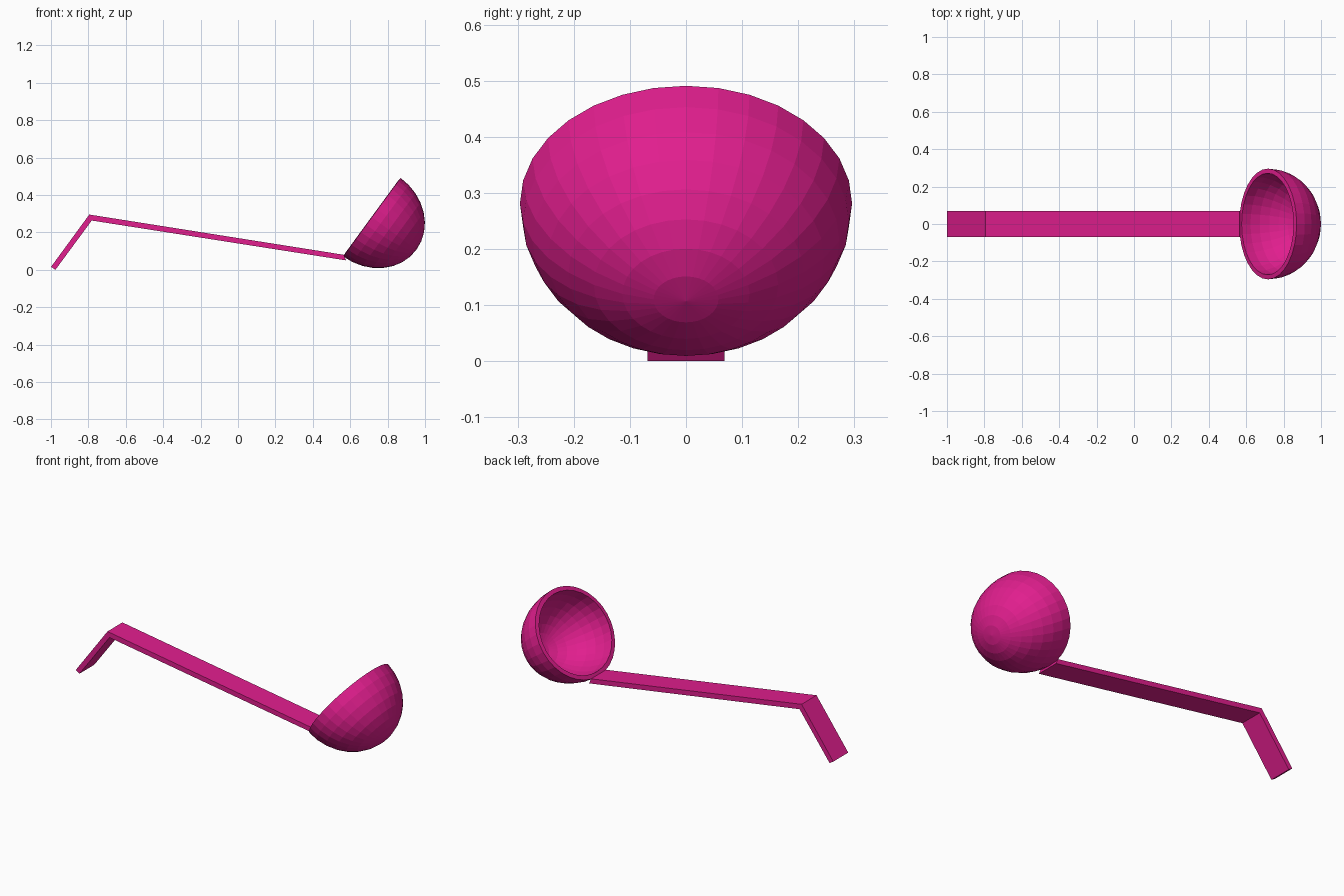
import bpy, bmesh, math
from mathutils import Matrix

if "Cube" in bpy.data.objects:
    bpy.data.objects.remove(bpy.data.objects["Cube"])

mat = bpy.data.materials.new("magenta")
mat.diffuse_color = (0.75, 0.013, 0.27, 1)
mat.use_nodes = True
mat.node_tree.nodes["Principled BSDF"].inputs["Base Color"].default_value = mat.diffuse_color


def add_object(name, bm):
    bmesh.ops.recalc_face_normals(bm, faces=bm.faces[:])
    mesh = bpy.data.meshes.new(name)
    bm.to_mesh(mesh)
    bm.free()
    mesh.materials.append(mat)
    obj = bpy.data.objects.new(name, mesh)
    bpy.context.collection.objects.link(obj)
    return obj


# Bowl: faceted half ellipsoid, tilted towards the handle
bm = bmesh.new()
bmesh.ops.create_uvsphere(bm, u_segments=32, v_segments=16, radius=1)
bmesh.ops.delete(bm, geom=[v for v in bm.verts if v.co.z > 0.01], context='VERTS')
bm.transform(Matrix.Translation((0.716, 0, 0.281))
             @ Matrix.Rotation(math.radians(-53.8), 4, 'Y')
             @ Matrix.Diagonal((0.26, 0.296, 0.295, 1)))
bowl = add_object("bowl", bm)
# Make sure the open shell faces outward before thickening it inward
pole = max(bowl.data.polygons, key=lambda p: p.center.x)
if pole.normal.x < 0:
    bowl.data.flip_normals()
wall = bowl.modifiers.new("wall", 'SOLIDIFY')
wall.thickness = 0.025
wall.offset = -1

# Handle: bent strip, side profile extruded across the width
profile = [(-1.0, 0.015), (-0.795, 0.295), (0.565, 0.08),
           (0.578, 0.05), (-0.782, 0.263), (-0.976, 0.0)]
half_width = 0.069
bm = bmesh.new()
sides = [[bm.verts.new((x, y, z)) for x, z in profile] for y in (-half_width, half_width)]
n = len(profile)
for i in range(n):
    j = (i + 1) % n
    bm.faces.new((sides[0][i], sides[0][j], sides[1][j], sides[1][i]))
# Side caps, split at the bend
for s in sides:
    bm.faces.new((s[0], s[1], s[4], s[5]))
    bm.faces.new((s[1], s[2], s[3], s[4]))
add_object("handle", bm)
